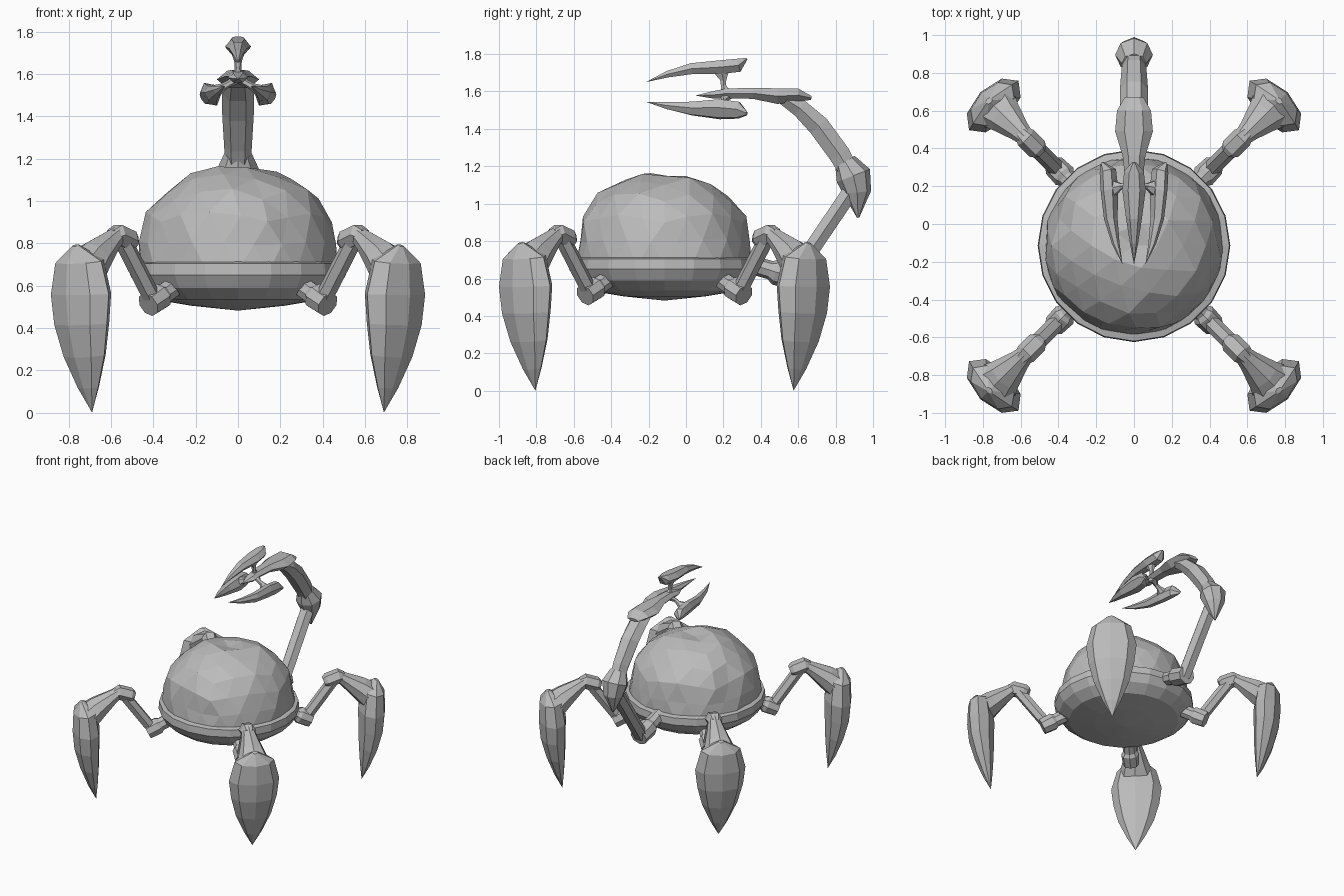
import bpy, bmesh, math, random
from mathutils import Vector, Matrix

random.seed(4)
CENTRE = Vector((0, -0.115, 0))
grey = bpy.data.materials.new("plain grey")
grey.diffuse_color = (0.5, 0.5, 0.5, 1)


def finish(name, bm, matrix=None):
    bmesh.ops.remove_doubles(bm, verts=bm.verts, dist=0.0005)
    bmesh.ops.recalc_face_normals(bm, faces=bm.faces)
    mesh = bpy.data.meshes.new(name)
    bm.to_mesh(mesh)
    bm.free()
    mesh.materials.append(grey)
    ob = bpy.data.objects.new(name, mesh)
    if matrix:
        ob.matrix_world = matrix
    bpy.context.collection.objects.link(ob)
    return ob


def skin(bm, rings):
    for a, b in zip(rings, rings[1:]):
        n = len(a)
        for i in range(n):
            bm.faces.new((a[i], a[(i + 1) % n], b[(i + 1) % n], b[i]))
    bm.faces.new(rings[0])
    bm.faces.new(rings[-1])


def tube(name, path, sides=6, matrix=None, turn=0.0):
    """Loft in the y-z plane; path points are (y, z, half depth, half width in x)."""
    bm = bmesh.new()
    rings = []
    for k, (y, z, depth, width) in enumerate(path):
        p, q = path[max(k - 1, 0)], path[min(k + 1, len(path) - 1)]
        t = Vector((q[0] - p[0], q[1] - p[1])).normalized()
        ring = []
        for i in range(sides):
            a = 2 * math.pi * i / sides + turn
            d = depth * math.sin(a)
            ring.append(bm.verts.new((width * math.cos(a), y - t.y * d, z + t.x * d)))
        rings.append(ring)
    skin(bm, rings)
    return finish(name, bm, matrix)


# Lower hull with its rim
bm = bmesh.new()
N = 20
hull = [(0.001, 0.482), (0.22, 0.505), (0.40, 0.535), (0.475, 0.59),
        (0.51, 0.65), (0.505, 0.705), (0.46, 0.715)]
skin(bm, [[bm.verts.new((CENTRE.x + r * math.sin(2 * math.pi * i / N),
                         CENTRE.y + r * math.cos(2 * math.pi * i / N), z))
           for i in range(N)] for r, z in hull])
finish("lower_hull", bm)

# Rough faceted dome shell: squared-off sphere with uneven vertices
bm = bmesh.new()
bmesh.ops.create_icosphere(bm, subdivisions=3, radius=1)
P = 2.5
for v in bm.verts:
    c = v.co.normalized()
    h = math.hypot(c.x, c.y)
    s = (h ** P + abs(c.z) ** P) ** (-1 / P) * (1 + random.uniform(-0.03, 0.022))
    z = max(c.z * s, 0)
    if c.z < 0:
        s = 1 / max(h, 0.3)
    dip = 0.02 if h < 0.15 else 0
    v.co = CENTRE + Vector((c.x * s * 0.475, c.y * s * 0.475, 0.67 + z * 0.49 - dip))
bmesh.ops.delete(bm, geom=[f for f in bm.faces if all(v.co.z < 0.671 for v in f.verts)],
                 context='FACES')
finish("dome_shell", bm)

# Four legs, each modelled along +y and turned about the body centre
for k, side in enumerate(("back_left", "front_left", "front_right", "back_right")):
    m = Matrix.Translation(CENTRE) @ Matrix.Rotation(math.radians(45 + 90 * k), 4, 'Z')
    tube(side + "_hip", [(0.42, 0.60, 0.05, 0.05), (0.50, 0.56, 0.05, 0.05),
                         (0.52, 0.55, 0.065, 0.065), (0.60, 0.51, 0.06, 0.06)], 8, m)
    tube(side + "_strut", [(0.565, 0.53, 0.042, 0.045), (0.775, 0.82, 0.042, 0.045)], 6, m)
    tube(side + "_knee", [(0.70, 0.80, 0.04, 0.04), (0.725, 0.81, 0.055, 0.058),
                          (0.81, 0.84, 0.055, 0.058), (0.84, 0.83, 0.04, 0.045)], 6, m)
    tube(side + "_shin", [(0.80, 0.845, 0.04, 0.045), (0.86, 0.805, 0.055, 0.06),
                          (0.96, 0.735, 0.085, 0.095), (1.04, 0.67, 0.10, 0.13)], 8, m)
    tube(side + "_claw", [(1.085, 0.79, 0.015, 0.02), (1.06, 0.715, 0.085, 0.145),
                          (1.05, 0.56, 0.10, 0.185), (1.045, 0.42, 0.092, 0.168),
                          (1.025, 0.27, 0.07, 0.13), (1.0, 0.12, 0.036, 0.065),
                          (0.976, 0.0, 0, 0)], 8, m)

# Tail: root, strut, elbow spike and curved upper segment
tube("tail_root", [(0.33, 0.68, 0.05, 0.05), (0.45, 0.645, 0.05, 0.055),
                   (0.48, 0.635, 0.07, 0.075), (0.60, 0.60, 0.065, 0.07)], 8)
tube("tail_strut", [(0.565, 0.60, 0.05, 0.055), (0.89, 1.08, 0.05, 0.055)], 6)
tube("tail_elbow", [(0.85, 1.225, 0.06, 0.065), (0.895, 1.15, 0.095, 0.10),
                    (0.915, 1.06, 0.075, 0.075), (0.92, 0.925, 0.006, 0.008)], 8)
tube("tail_upper_segment", [(0.88, 1.16, 0.06, 0.06), (0.82, 1.265, 0.066, 0.066),
                            (0.71, 1.415, 0.066, 0.075), (0.61, 1.51, 0.055, 0.075),
                            (0.52, 1.565, 0.04, 0.065)], 6)

# Tail head: long pointed blade
tube("tail_head", [(0.67, 1.565, 0.012, 0.05), (0.60, 1.58, 0.04, 0.09),
                   (0.49, 1.575, 0.048, 0.10), (0.36, 1.59, 0.034, 0.06),
                   (0.22, 1.59, 0.03, 0.045), (0.15, 1.582, 0.024, 0.045),
                   (0.05, 1.578, 0, 0)], 6)

# Three pincers spaced evenly around the head
for k in range(3):
    m = Matrix.Translation((0, 0, 1.58)) @ Matrix.Rotation(math.radians(120 * k), 4, 'Y')
    tube("pincer_%d" % (k + 1),
         [(-0.215, 0.07, 0, 0), (-0.10, 0.112, 0.02, 0.022), (0.03, 0.142, 0.034, 0.042),
          (0.18, 0.15, 0.042, 0.062), (0.28, 0.16, 0.042, 0.052), (0.325, 0.195, 0.006, 0.012)],
         6, m)
    tube("pincer_stalk_%d" % (k + 1),
         [(0.22, 0.0, 0.035, 0.025), (0.20, 0.05, 0.016, 0.016), (0.20, 0.08, 0.018, 0.018),
          (0.19, 0.13, 0.05, 0.035)], 6, m)
